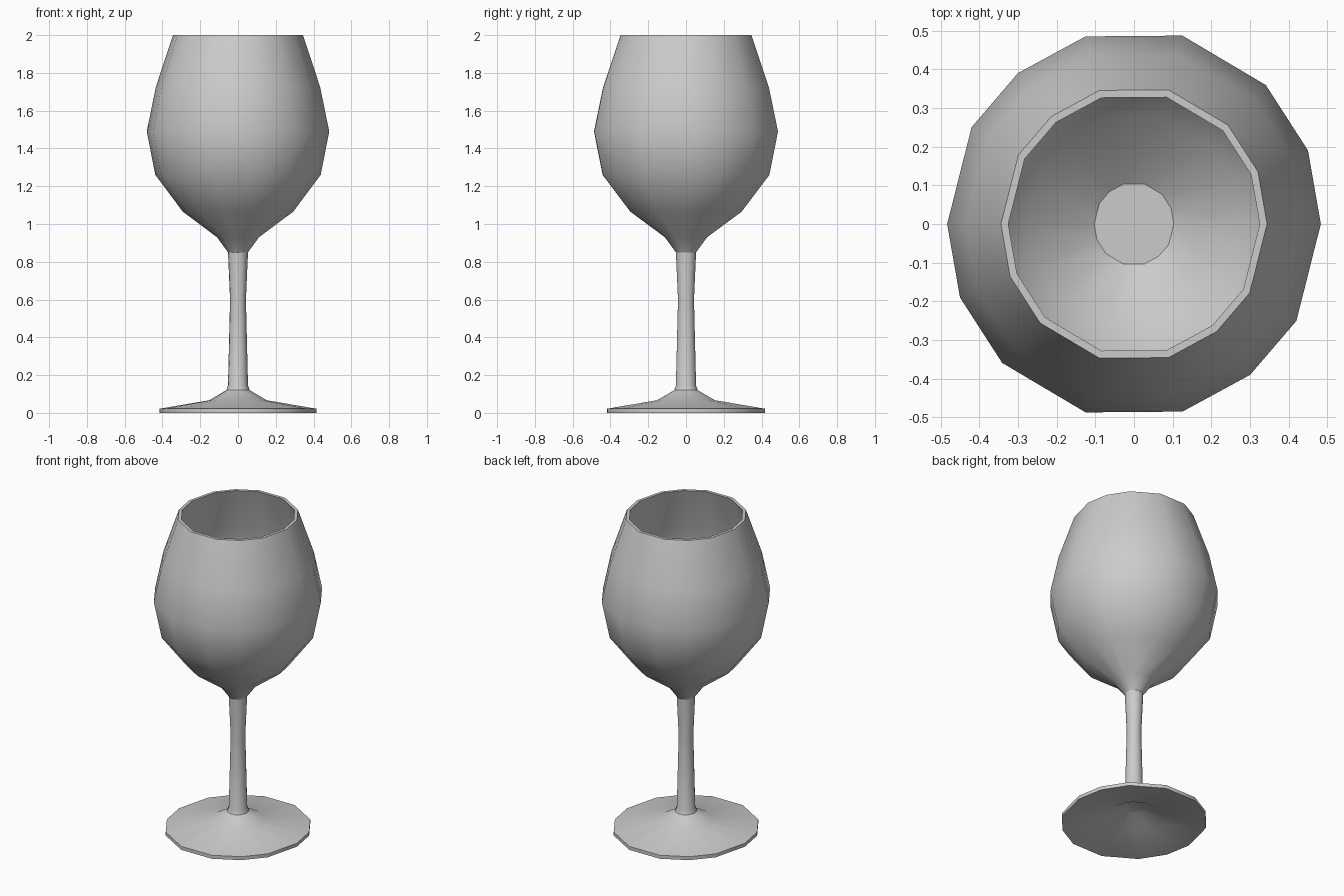
import bpy, bmesh, math

if "Cube" in bpy.data.objects:
    bpy.data.objects.remove(bpy.data.objects["Cube"])

# Half of the uneven 14-sided cross-section (angle, radius factor); the other half is its 180-degree turn
HALF = [(-75.5, 1.037), (-52.4, 1.019), (-30.8, 1.012), (0, 1.0),
        (22.9, 1.011), (46.5, 1.025), (75.6, 1.041)]
SECTION = HALF + [(a + 180, f) for a, f in HALF]


def lathe(name, profile, cap_end=False):
    """Sweep (radius, z) points round the section, optionally capping the last ring."""
    bm = bmesh.new()
    rings = [[bm.verts.new((r * f * math.cos(math.radians(a)),
                            r * f * math.sin(math.radians(a)), z))
              for a, f in SECTION] for r, z in profile]
    n = len(SECTION)
    for lo, hi in zip(rings, rings[1:]):
        for i in range(n):
            j = (i + 1) % n
            bm.faces.new((lo[i], lo[j], hi[j], hi[i]))
    if cap_end:
        bm.faces.new(rings[-1])
    mesh = bpy.data.meshes.new(name)
    bm.to_mesh(mesh)
    bm.free()
    obj = bpy.data.objects.new(name, mesh)
    bpy.context.collection.objects.link(obj)
    bpy.ops.object.select_all(action='DESELECT')
    obj.select_set(True)
    bpy.context.view_layer.objects.active = obj
    bpy.ops.object.shade_smooth_by_angle(angle=math.radians(33))
    return obj


# Foot: thin flared disc, hollow underneath
foot = lathe("foot", [(0.062, 0.12), (0.152, 0.067), (0.415, 0.022), (0.415, 0.0),
                      (0.152, 0.045), (0.06, 0.095)], cap_end=True)
foot.data.flip_normals()

# Stem: slightly waisted
lathe("stem", [(0.062, 0.12), (0.053, 0.145), (0.042, 0.6), (0.053, 0.85)])

# Bowl: outer wall, rim, inner wall and flat inner floor
lathe("bowl", [(0.053, 0.85), (0.111, 0.93), (0.292, 1.065), (0.438, 1.26),
               (0.483, 1.49), (0.435, 1.725), (0.344, 2.0),
               (0.325, 2.0), (0.415, 1.72), (0.462, 1.49), (0.419, 1.27),
               (0.279, 1.082), (0.103, 0.95)], cap_end=True)
